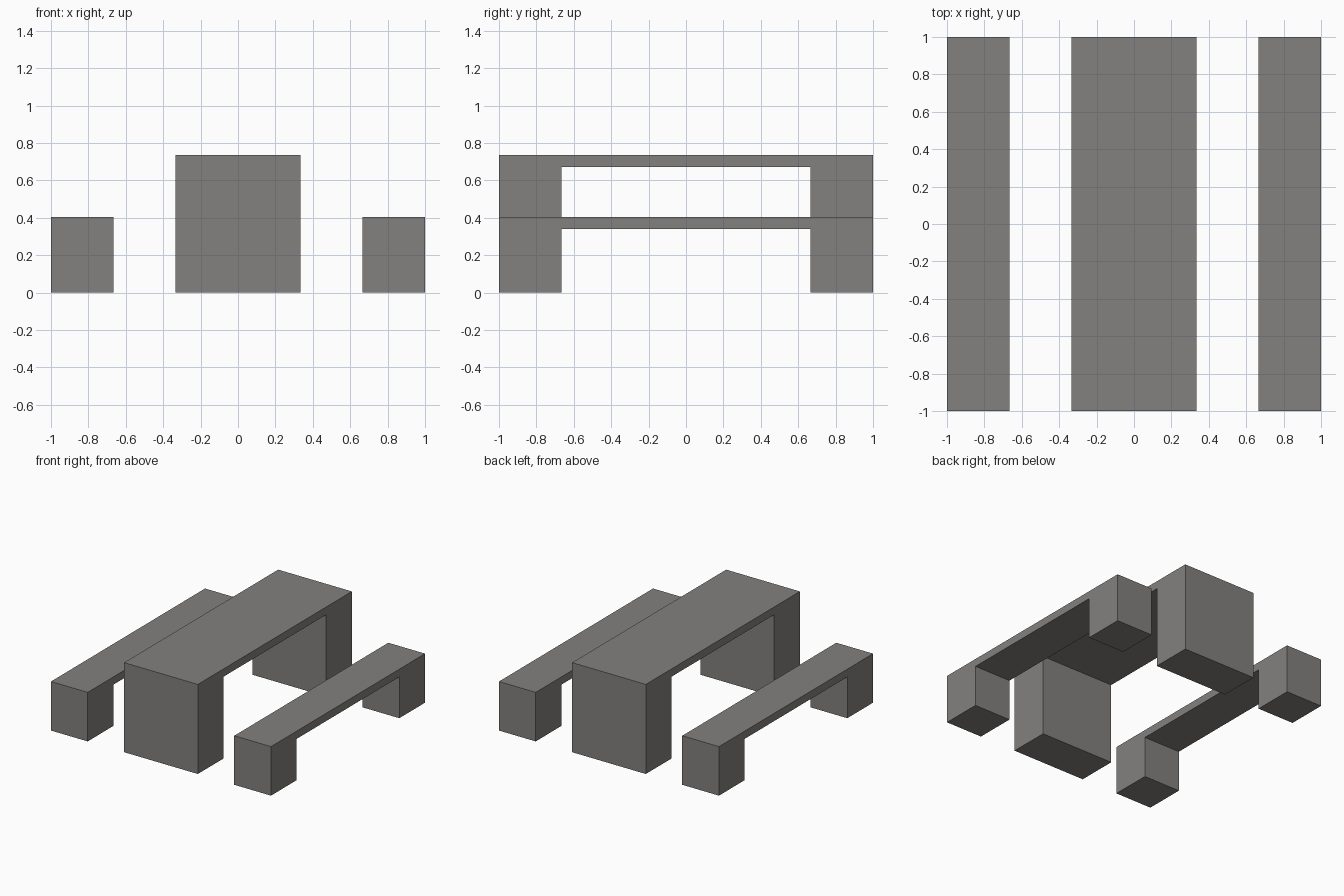
import bpy
import bmesh

if "Cube" in bpy.data.objects:
    bpy.data.objects.remove(bpy.data.objects["Cube"])

stone = bpy.data.materials.new("warm grey stone")
stone.diffuse_color = (0.225, 0.219, 0.209, 1.0)
stone.use_nodes = True
stone.node_tree.nodes["Principled BSDF"].inputs["Base Color"].default_value = stone.diffuse_color

LEG = 0.334    # leg depth along y
SLAB = 0.064   # top slab thickness


def bridge(name, x0, x1, height):
    """Slab on two block legs: a bridge profile extruded along x."""
    inner, under = 1 - LEG, height - SLAB
    profile = [(-1, 0), (-inner, 0), (-inner, under), (inner, under),
               (inner, 0), (1, 0), (1, height), (-1, height)]
    bm = bmesh.new()
    face = bm.faces.new([bm.verts.new((x0, y, z)) for y, z in profile])
    ext = bmesh.ops.extrude_face_region(bm, geom=[face])
    verts = [g for g in ext["geom"] if isinstance(g, bmesh.types.BMVert)]
    bmesh.ops.translate(bm, verts=verts, vec=(x1 - x0, 0, 0))
    bmesh.ops.recalc_face_normals(bm, faces=bm.faces[:])
    mesh = bpy.data.meshes.new(name)
    bm.to_mesh(mesh)
    bm.free()
    mesh.materials.append(stone)
    obj = bpy.data.objects.new(name, mesh)
    bpy.context.collection.objects.link(obj)


# Table in the middle, a lower bench on each side
bridge("table", -0.335, 0.335, 0.736)
bridge("left_bench", -1, -0.666, 0.403)
bridge("right_bench", 0.666, 1, 0.403)
